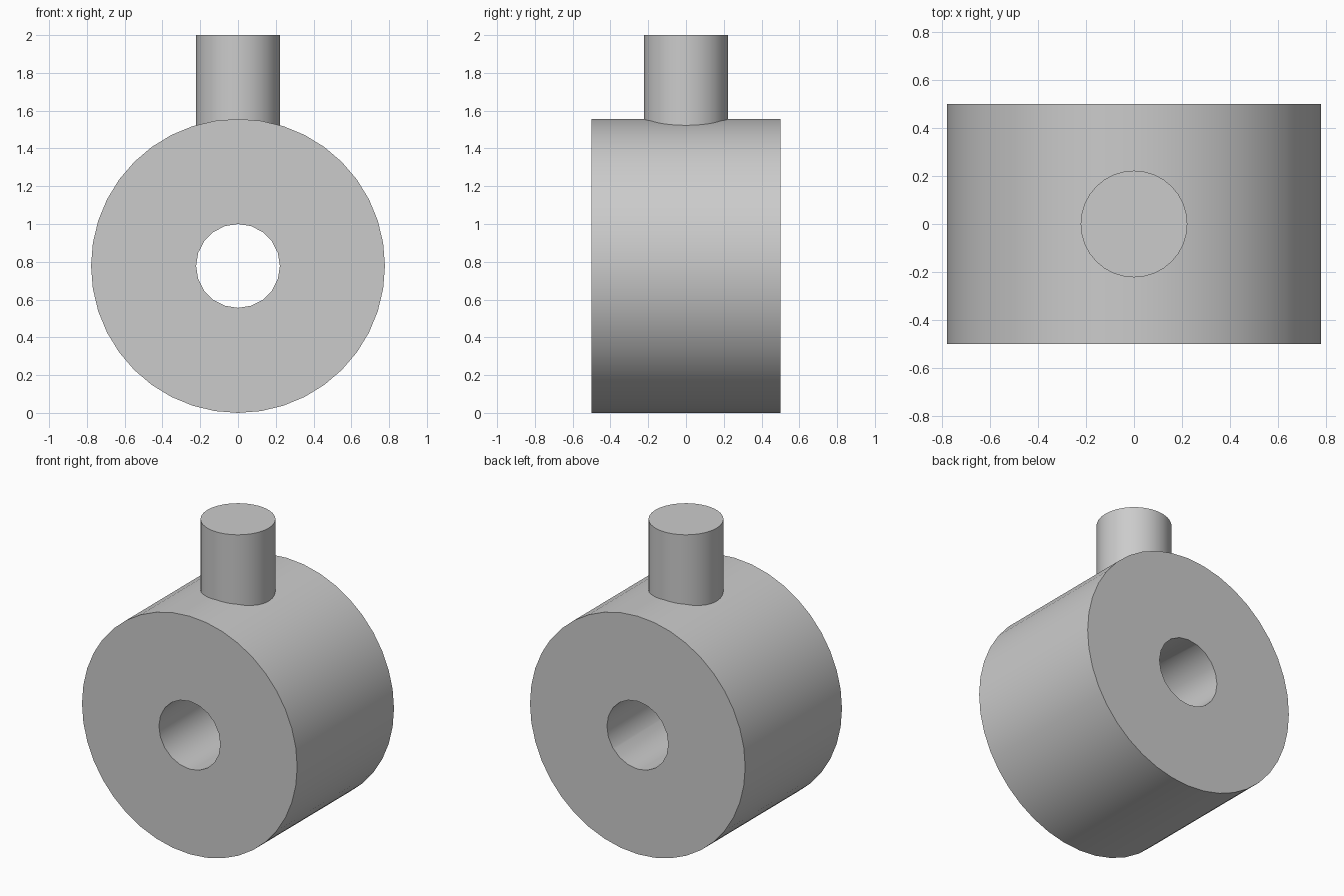
import bpy, bmesh
from math import sin, cos, tau, radians

cube = bpy.data.objects.get("Cube")
if cube:
    bpy.data.objects.remove(cube, do_unlink=True)

R_OUT, R_IN, HALF, TOP = 0.778, 0.222, 0.5, 2.0

grey = bpy.data.materials.new("plain grey")
grey.use_nodes = True
colour = (0.6, 0.6, 0.6, 1)
grey.diffuse_color = colour
grey.node_tree.nodes["Principled BSDF"].inputs["Base Color"].default_value = colour


def finish(obj):
    """Apply the material and smooth the round walls."""
    obj.data.materials.append(grey)
    bpy.ops.object.select_all(action='DESELECT')
    obj.select_set(True)
    bpy.context.view_layer.objects.active = obj
    bpy.ops.object.shade_smooth_by_angle(angle=radians(35))


def cylinder(name, radius, depth, sides, location, rotation=(0, 0, 0)):
    bpy.ops.mesh.primitive_cylinder_add(vertices=sides, radius=radius, depth=depth,
                                        location=location, rotation=rotation)
    obj = bpy.context.object
    obj.name = name
    return obj


# Thick wheel lying along y, with a round bore cut through it
lying = (radians(90), 0, 0)
hub = cylinder("bored_hub", R_OUT, 2 * HALF, 40, (0, 0, R_OUT), lying)
bore = cylinder("bore_cutter", R_IN, 3 * HALF, 20, (0, 0, R_OUT), lying)
cut = hub.modifiers.new("bore", 'BOOLEAN')
cut.operation = 'DIFFERENCE'
cut.solver = 'EXACT'
cut.object = bore
bpy.context.view_layer.objects.active = hub
bpy.ops.object.modifier_apply(modifier=cut.name)
bpy.data.objects.remove(bore, do_unlink=True)
finish(hub)

# Upright stem, sunk slightly into the hub
base = 1.5
stem = cylinder("stem", R_IN, TOP - base, 32, (0, 0, (TOP + base) / 2))
finish(stem)
